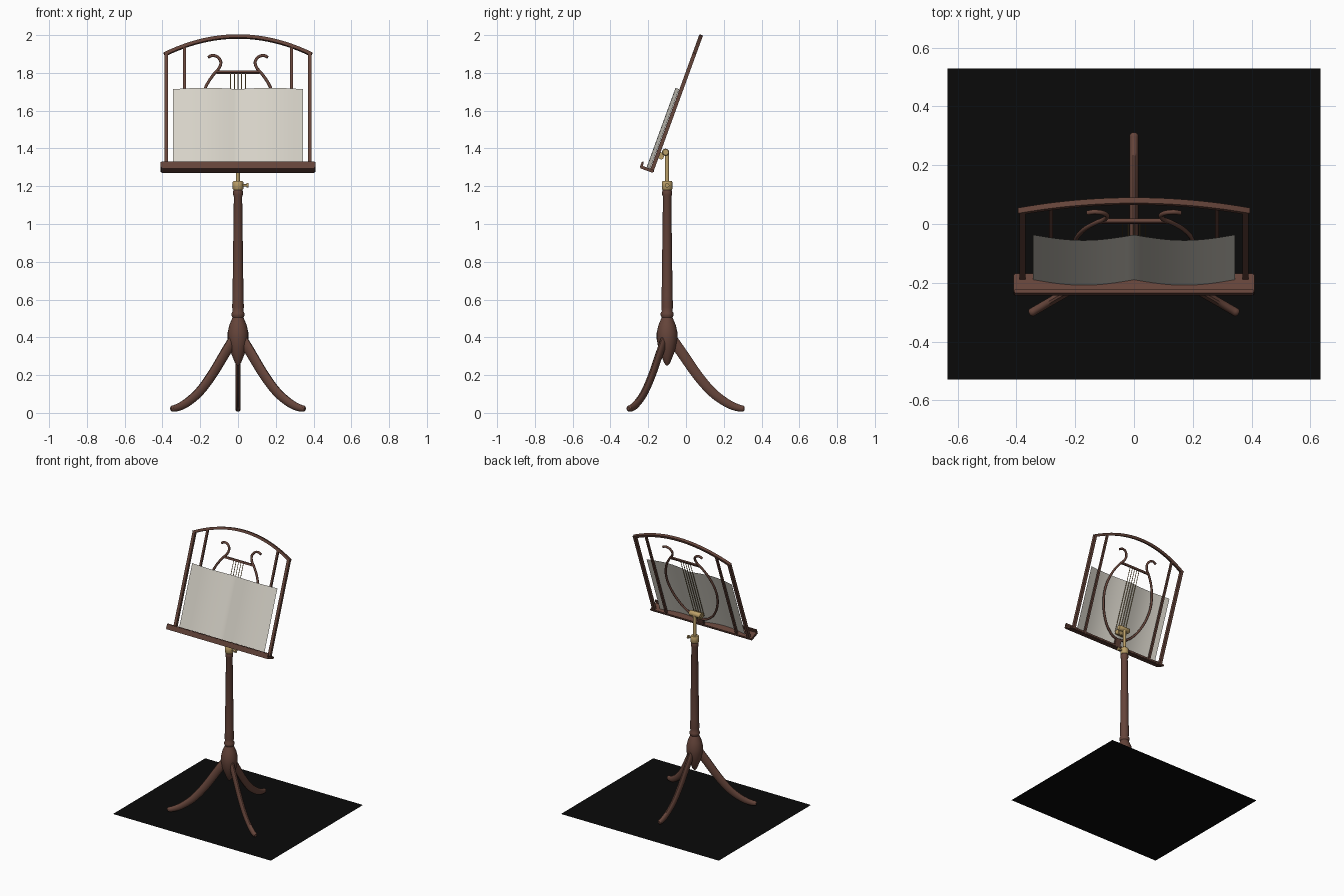
import bpy, bmesh, math
from mathutils import Vector, Matrix

cube = bpy.data.objects.get("Cube")
if cube:
    bpy.data.objects.remove(cube)


def material(name, r, g, b):
    m = bpy.data.materials.new(name)
    m.use_nodes = True
    m.diffuse_color = (r, g, b, 1)
    m.node_tree.nodes["Principled BSDF"].inputs["Base Color"].default_value = (r, g, b, 1)
    return m


WOOD = material("walnut wood", 0.13, 0.058, 0.042)
BRASS = material("brass", 0.5, 0.35, 0.14)
PAPER = material("cream paper", 0.68, 0.65, 0.58)
BLACK = material("black floor", 0.003, 0.003, 0.003)

POST_Y = -0.10
POST = Matrix.Translation((0, POST_Y, 0))
# Tilted desk frame: local x across, y backward, z up along the desk
DESK = Matrix.Translation((0, -0.18, 1.285)) @ Matrix.Rotation(math.radians(-20), 4, 'X')


def finish(name, bm, mat, matrix=None, smooth=True):
    bmesh.ops.recalc_face_normals(bm, faces=bm.faces)
    me = bpy.data.meshes.new(name)
    bm.to_mesh(me)
    bm.free()
    me.materials.append(mat)
    ob = bpy.data.objects.new(name, me)
    bpy.context.collection.objects.link(ob)
    ob.matrix_world = matrix or Matrix()
    if smooth:
        bpy.ops.object.select_all(action='DESELECT')
        ob.select_set(True)
        bpy.context.view_layer.objects.active = ob
        bpy.ops.object.shade_smooth_by_angle(angle=math.radians(40))
    return ob


def skin(bm, rings):
    """Bridge rings of equal size and cap both ends."""
    rows = [[bm.verts.new(p) for p in ring] for ring in rings]
    n = len(rows[0])
    for a, b in zip(rows, rows[1:]):
        for i in range(n):
            j = (i + 1) % n
            bm.faces.new((a[i], a[j], b[j], b[i]))
    bm.faces.new(rows[0])
    bm.faces.new(rows[-1])


def lathe(name, profile, mat, matrix, sides=20):
    bm = bmesh.new()
    turn = [2 * math.pi * i / sides for i in range(sides)]
    skin(bm, [[(r * math.cos(a), r * math.sin(a), z) for a in turn] for r, z in profile])
    return finish(name, bm, mat, matrix)


def spline(points, steps=5):
    """Catmull-Rom smoothing through the given points."""
    p = [Vector(q) for q in points]
    p = [2 * p[0] - p[1]] + p + [2 * p[-1] - p[-2]]
    out = []
    for a, b, c, d in zip(p, p[1:], p[2:], p[3:]):
        for s in range(steps):
            t = s / steps
            out.append(0.5 * (2 * b + (c - a) * t + (2 * a - 5 * b + 4 * c - d) * t * t
                              + (3 * b - a - 3 * c + d) * t ** 3))
    return out + [p[-2]]


def sweep(name, path, depth, mat, matrix, sides=10):
    """Sweep along an x-z path; depth(t) gives half sizes in and across its plane."""
    bm = bmesh.new()
    side = Vector((0, 1, 0))
    k = math.sqrt(2) if sides == 4 else 1
    rings = []
    for i, p in enumerate(path):
        tangent = (path[min(i + 1, len(path) - 1)] - path[max(i - 1, 0)]).normalized()
        normal = side.cross(tangent)
        u, w = depth(i / (len(path) - 1))
        angles = [math.pi / 4 + 2 * math.pi * j / sides for j in range(sides)]
        rings.append([p + normal * (k * u * math.cos(a)) + side * (k * w * math.sin(a))
                      for a in angles])
    skin(bm, rings)
    return finish(name, bm, mat, matrix)


def box(name, lo, hi, mat, matrix, bevel=0.0):
    bm = bmesh.new()
    lo, hi = Vector(lo), Vector(hi)
    bmesh.ops.create_cube(bm, size=1, matrix=Matrix.Translation((lo + hi) / 2)
                          @ Matrix.Diagonal((*(hi - lo), 1)))
    if bevel:
        bmesh.ops.bevel(bm, geom=bm.edges[:], offset=bevel, segments=2, affect='EDGES')
    return finish(name, bm, mat, matrix, smooth=bevel > 0)


# Floor sheet
bm = bmesh.new()
bmesh.ops.create_grid(bm, x_segments=1, y_segments=1, size=1,
                      matrix=Matrix.Diagonal((0.635, 0.53, 1, 1)))
finish("floor_sheet", bm, BLACK, smooth=False)

# Turned column with a bulb at the base
lathe("turned_post", [(0.004, 0.25), (0.016, 0.265), (0.03, 0.3), (0.046, 0.34), (0.055, 0.39),
                      (0.055, 0.425), (0.046, 0.465), (0.033, 0.495), (0.029, 0.505),
                      (0.034, 0.515), (0.034, 0.528), (0.028, 0.538), (0.031, 0.56),
                      (0.029, 0.62), (0.022, 1.145), (0.026, 1.155), (0.026, 1.172),
                      (0.022, 1.185)], WOOD, POST)

# Three splayed legs
leg_path = spline([(0.02, 0, 0.40), (0.08, 0, 0.315), (0.16, 0, 0.2), (0.24, 0, 0.108),
                   (0.32, 0, 0.05), (0.375, 0, 0.027), (0.41, 0, 0.022)])


def leg_size(t):
    tip = 0.6 if t == 1 else 1
    return tip * (0.029 - 0.014 * t ** 2), tip * 0.015


for label, angle in (("back", 90), ("front_right", 210), ("front_left", 330)):
    sweep(label + "_leg", leg_path, leg_size, WOOD,
          POST @ Matrix.Rotation(math.radians(angle), 4, 'Z'), sides=12)

# Brass height fittings
lathe("collar", [(0.024, 1.18), (0.028, 1.185), (0.028, 1.222), (0.024, 1.228)], BRASS, POST)
lathe("height_rod", [(0.011, 1.2), (0.011, 1.38)], BRASS, POST, 12)
SIDEWAYS = Matrix.Rotation(math.pi / 2, 4, 'Y')
lathe("thumb_screw", [(0.006, 0.02), (0.006, 0.045), (0.012, 0.046), (0.012, 0.056)], BRASS,
      Matrix.Translation((0, POST_Y, 1.205)) @ SIDEWAYS, 12)
lathe("tilt_pivot", [(0.015, -0.045), (0.019, -0.04), (0.019, 0.04), (0.015, 0.045)], BRASS,
      Matrix.Translation((0, -0.108, 1.38)) @ SIDEWAYS, 16)
box("pivot_bracket", (-0.035, -0.006, 0.07), (0.035, 0.035, 0.105), BRASS, DESK, 0.004)

# Ledge with raised lip
box("ledge", (-0.41, -0.064, -0.012), (0.41, 0.012, 0.004), WOOD, DESK, 0.004)
box("ledge_lip", (-0.41, -0.066, -0.01), (0.41, -0.054, 0.027), WOOD, DESK, 0.004)


def arch_height(x):
    return 0.657 + 0.096 * (1 - (x / 0.38) ** 2)


# Arched frame and uprights
arch = [Vector((x, 0, arch_height(x))) for x in (-0.39 + 0.78 * i / 24 for i in range(25))]
sweep("arched_top_rail", arch, lambda t: (0.009, 0.010), WOOD, DESK, sides=4)
for label, s in (("right", -1), ("left", 1)):
    for part, x, w in (("outer_upright", 0.38, 0.010), ("inner_upright", 0.283, 0.007)):
        box(label + "_" + part, (s * x - w, -w, 0), (s * x + w, w, arch_height(x)), WOOD, DESK)

    # Lyre arm ending in a scroll
    arm = spline([(s * x, 0, z) for x, z in (
        (0.158, 0.636), (0.136, 0.646), (0.108, 0.638), (0.091, 0.61), (0.1, 0.575),
        (0.13, 0.538), (0.168, 0.475), (0.195, 0.39), (0.198, 0.3), (0.172, 0.2),
        (0.12, 0.11), (0.055, 0.055), (0, 0.042))])
    sweep(label + "_lyre_arm", arm, lambda t: (0.008, 0.008), WOOD, DESK)

# Lyre crossbar, foot and strings
box("lyre_crossbar", (-0.118, -0.008, 0.544), (0.118, 0.008, 0.56), WOOD, DESK, 0.003)
box("lyre_foot", (-0.025, -0.008, 0), (0.025, 0.008, 0.05), WOOD, DESK, 0.003)
for i in range(-2, 3):
    x = i * 0.0195
    lathe("string_%d" % (i + 3), [(0.0024, 0.08), (0.0024, 0.55)], BRASS,
          DESK @ Matrix.Translation((x, 0, 0)), 6)

# Open sheet music with two curved pages
bm = bmesh.new()
columns = []
for i in range(33):
    x = -0.343 + 0.686 * i / 32
    y = -0.012 - 0.02 * math.sin(math.pi * abs(x) / 0.343)
    columns.append([bm.verts.new((x, y, z)) for z in (0.005, 0.452)])
for a, b in zip(columns, columns[1:]):
    bm.faces.new((a[0], b[0], b[1], a[1]))
finish("open_pages", bm, PAPER, DESK)
